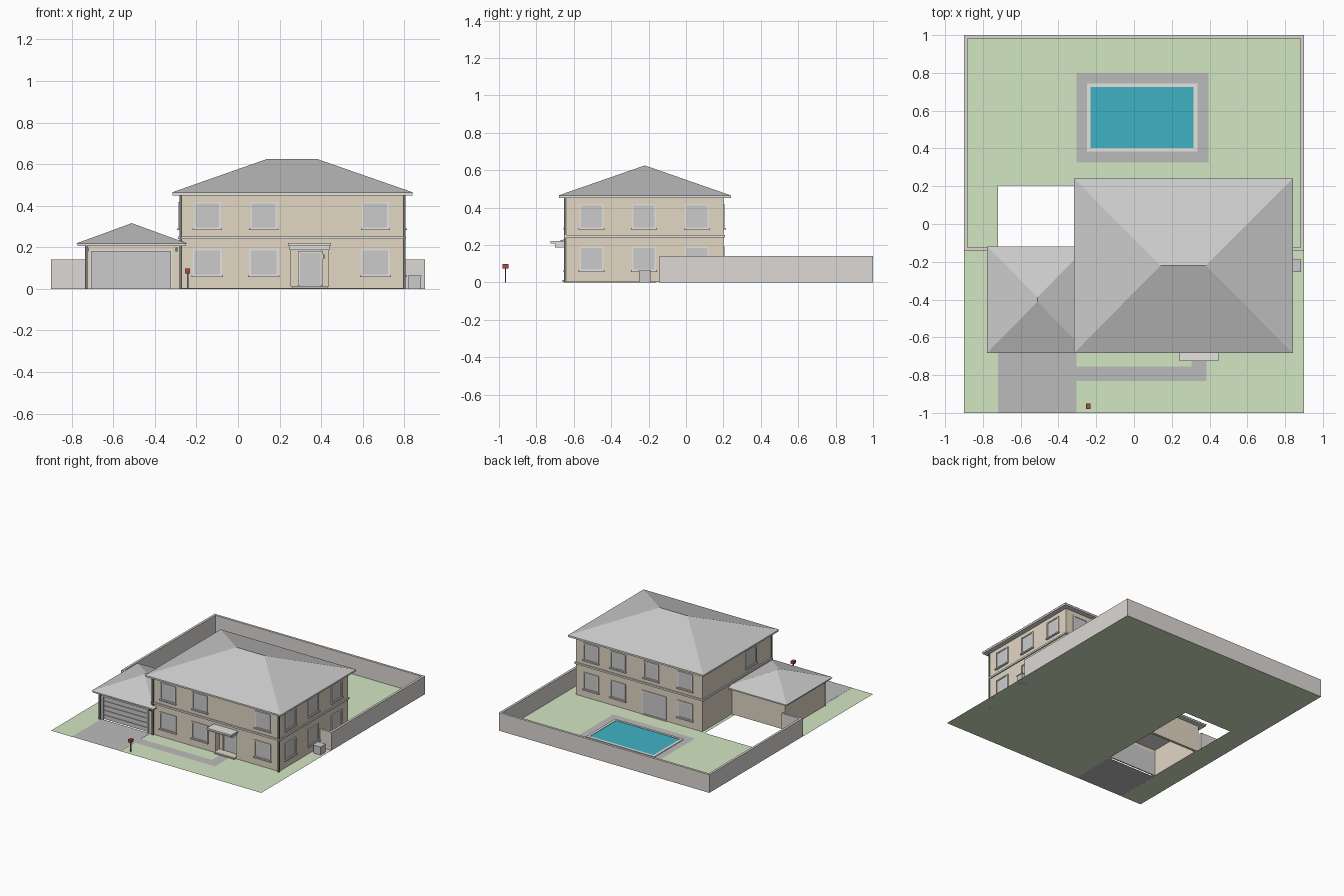
import bpy, bmesh

if "Cube" in bpy.data.objects:
    bpy.data.objects.remove(bpy.data.objects["Cube"])

def mat(name, r, g, b):
    m = bpy.data.materials.new(name)
    m.diffuse_color = (r, g, b, 1)
    m.use_nodes = True
    m.node_tree.nodes["Principled BSDF"].inputs["Base Color"].default_value = m.diffuse_color
    return m

STUCCO = mat("stucco", 0.76, 0.68, 0.55)
TRIM = mat("trim", 0.78, 0.77, 0.74)
FENCE = mat("fence_wall", 0.72, 0.69, 0.66)
GRASS = mat("grass", 0.65, 0.79, 0.54)
WATER = mat("water", 0.05, 0.45, 0.55)
RED = mat("red", 0.4, 0.07, 0.06)
PAVING = mat("paving", 0.5, 0.5, 0.5)
DARK = mat("dark_metal", 0.2, 0.2, 0.2)

def finish(name, bm, material):
    bmesh.ops.recalc_face_normals(bm, faces=bm.faces)
    me = bpy.data.meshes.new(name)
    bm.to_mesh(me)
    bm.free()
    ob = bpy.data.objects.new(name, me)
    bpy.context.collection.objects.link(ob)
    if material:
        me.materials.append(material)
    return ob

def boxes(name, items, material=None):
    """One object from boxes given as (x0, x1, y0, y1, z0, z1)."""
    bm = bmesh.new()
    for b in items:
        vs = bmesh.ops.create_cube(bm, size=1)["verts"]
        for v in vs:
            v.co = [(b[2*i] + b[2*i+1]) / 2 + v.co[i] * (b[2*i+1] - b[2*i]) for i in range(3)]
    return finish(name, bm, material)

def sheet(name, pts, z, material):
    bm = bmesh.new()
    f = bm.faces.new([bm.verts.new((x, y, z)) for x, y in pts])
    f.normal_update()
    if f.normal.z < 0:
        f.normal_flip()
    me = bpy.data.meshes.new(name)
    bm.to_mesh(me)
    bm.free()
    me.materials.append(material)
    bpy.context.collection.objects.link(bpy.data.objects.new(name, me))

def rect(x0, x1, y0, y1):
    return [(x0, y0), (x1, y0), (x1, y1), (x0, y1)]

def hip_roof(name, x0, x1, y0, y1, z0, z1, ridge):
    bm = bmesh.new()
    e = [bm.verts.new((x, y, z0)) for x, y in rect(x0, x1, y0, y1)]
    a, b = [bm.verts.new(p + (z1,)) for p in ridge]
    bm.faces.new(e)
    if abs(ridge[0][1] - ridge[1][1]) < 1e-6:      # ridge along x
        fs = [(e[0], e[1], b, a), (e[1], e[2], b), (e[2], e[3], a, b), (e[3], e[0], a)]
    else:                                          # ridge along y
        fs = [(e[0], e[1], a), (e[1], e[2], b, a), (e[2], e[3], b), (e[3], e[0], a, b)]
    for f in fs:
        bm.faces.new(f)
    finish(name, bm, None)

# grounds, with the open strip under the garage and yard pad
sheet("lawn", [(-.9, -1), (-.72, -1), (-.72, .205), (-.305, .205), (-.305, -1),
               (.9, -1), (.9, 1), (-.9, 1)], 0, GRASS)
sheet("driveway", rect(-.72, -.305, -1, -.64), 0.001, PAVING)
sheet("front_path", [(-.305, -.83), (.385, -.83), (.385, -.64), (.305, -.64),
                     (.305, -.755), (-.305, -.755)], 0.002, PAVING)

# pool
sheet("pool_deck", rect(-.305, .395, .325, .80), 0.003, PAVING)
boxes("pool_coping", [(-.25, .335, .385, .402, .001, .008), (-.25, .335, .725, .745, .001, .008),
                      (-.25, -.23, .402, .725, .001, .008), (.315, .335, .402, .725, .001, .008)], TRIM)
sheet("pool_water", rect(-.23, .315, .402, .725), 0.005, WATER)

# boundary wall
H = .14
boxes("boundary_wall", [(-.9, -.882, -.142, 1, 0, H), (.882, .9, -.142, 1, 0, H),
                        (-.882, .882, .982, 1, 0, H), (-.882, -.73, -.142, -.125, 0, H),
                        (.80, .882, -.142, -.125, 0, H)], FENCE)

# main house, with the recessed entry cut out
X0, X1, Y0, Y1 = -.28, .80, -.64, .20
house = boxes("house_walls", [(X0, X1, Y0, Y1, .001, .45)], STUCCO)
cut = boxes("entry_cutter", [(.255, .435, Y0 - .1, Y0 + .05, .012, .187)])
cut.hide_render = True
cut.hide_viewport = True
mod = house.modifiers.new("entry", "BOOLEAN")
mod.operation, mod.object, mod.solver = "DIFFERENCE", cut, "EXACT"
boxes("house_eaves", [(-.315, .84, -.68, .24, .45, .464)], TRIM)
hip_roof("house_roof", -.318, .842, -.684, .242, .464, .625, [(.14, -.22), (.38, -.22)])

def slab(side, u0, u1, z0, z1, d0, d1):
    """Box on a house wall: u along the wall, d outward from it."""
    return {"front": (u0, u1, Y0 - d1, Y0 - d0, z0, z1), "back": (u0, u1, Y1 + d0, Y1 + d1, z0, z1),
            "left": (X0 - d1, X0 - d0, u0, u1, z0, z1),
            "right": (X1 + d0, X1 + d1, u0, u1, z0, z1)}[side]

# string course
boxes("string_course", [slab(s, a, b, .24, .253, 0, .009) for s, a, b in
      [("front", X0 - .009, X1 + .009), ("back", X0 - .009, X1 + .009),
       ("left", Y0, Y1), ("right", Y0, Y1)]], TRIM)

# windows: frame, sill and pane
frames, panes = [], []
UP, LOW = .352, .126
def window(side, u, z, w=.112, h=.116, sill=True):
    a, b, c, d, t = u - w/2, u + w/2, z - h/2, z + h/2, .009
    frames.extend([slab(side, a - t, a, c - t, d + t, 0, .007), slab(side, b, b + t, c - t, d + t, 0, .007),
                   slab(side, a, b, d, d + t, 0, .007), slab(side, a, b, c - t, c, 0, .007)])
    if sill:
        frames.append(slab(side, a - .014, b + .014, c - .012, c - .003, 0, .014))
    panes.append(slab(side, a, b, c, d, 0, .002))

for z in (UP, LOW):
    for x in (-.148, .124, .661):
        window("front", x, z, .112 if z == UP else .122)
    for y in (-.505, -.225, .058):
        window("right", y, z)
    for x in (.67, .44, -.135):
        window("back", x, z)
window("back", .155, UP)
window("left", -.39, UP)
window("back", .13, .095, .19, .17, False)         # patio door
boxes("window_frames", frames, TRIM)
boxes("window_panes", panes)

# entry: door, side trim, canopy, lamp
boxes("front_door", [(.298, .398, -.597, -.588, .014, .172)])
boxes("door_frame", [(.288, .298, -.60, -.588, .014, .182), (.398, .408, -.60, -.588, .014, .182),
                     (.298, .398, -.60, -.588, .172, .182)], TRIM)
boxes("entry_canopy", [(.24, .448, -.725, Y0, .207, .22), (.248, .44, -.70, Y0, .187, .207)], TRIM)
boxes("door_step", [(.26, .43, -.66, -.59, .002, .012)], PAVING)
boxes("wall_lamps", [(x - .005, x + .005, y - .012, y, z, z + .02) for x, y, z in
                     [(.412, -.588, .145), (-.724, Y0, .18), (-.295, Y0, .18)]], DARK)

# garage: open-bottomed walls, sectional door, roof
GX, GY = -.735, -.16
boxes("garage_walls", [(GX, GX + .02, Y0, GY, 0, .207), (GX + .02, X0, GY - .02, GY, 0, .207),
                       (GX + .02, -.705, Y0, Y0 + .02, 0, .207), (-.325, X0, Y0, Y0 + .02, 0, .207),
                       (-.705, -.325, Y0, Y0 + .02, .18, .207)], STUCCO)
boxes("garage_door", [(-.705, -.325, Y0 + .012, Y0 + .02, 0, .18)] +
      [(-.705, -.325, Y0 + .007, Y0 + .012, i * .036 + .003, i * .036 + .034) for i in range(5)])
boxes("garage_door_trim", [(-.715, -.705, Y0 - .005, Y0, 0, .19), (-.325, -.315, Y0 - .005, Y0, 0, .19),
                           (-.705, -.325, Y0 - .005, Y0, .18, .19)], TRIM)
boxes("garage_eaves", [(-.772, -.25, -.678, -.122, .207, .219)], TRIM)
hip_roof("garage_roof", -.777, -.245, -.682, -.118, .219, .316, [(-.511, -.412), (-.511, -.388)])

# downpipes at the front corners
boxes("downpipes", [(x - .006, x + .006, Y0 - .012, Y0, 0, z) for x, z in
                    [(X1, .45), (X0 + .004, .45), (GX + .004, .207)]], DARK)

# air conditioner and mailbox
boxes("air_conditioner", [(.82, .88, -.25, -.19, 0, .058), (.817, .883, -.253, -.187, .058, .064)])
boxes("mailbox_post", [(-.245, -.239, -.968, -.962, 0, .078)], DARK)
boxes("mailbox", [(-.255, -.23, -.98, -.95, .075, .097)], RED)
